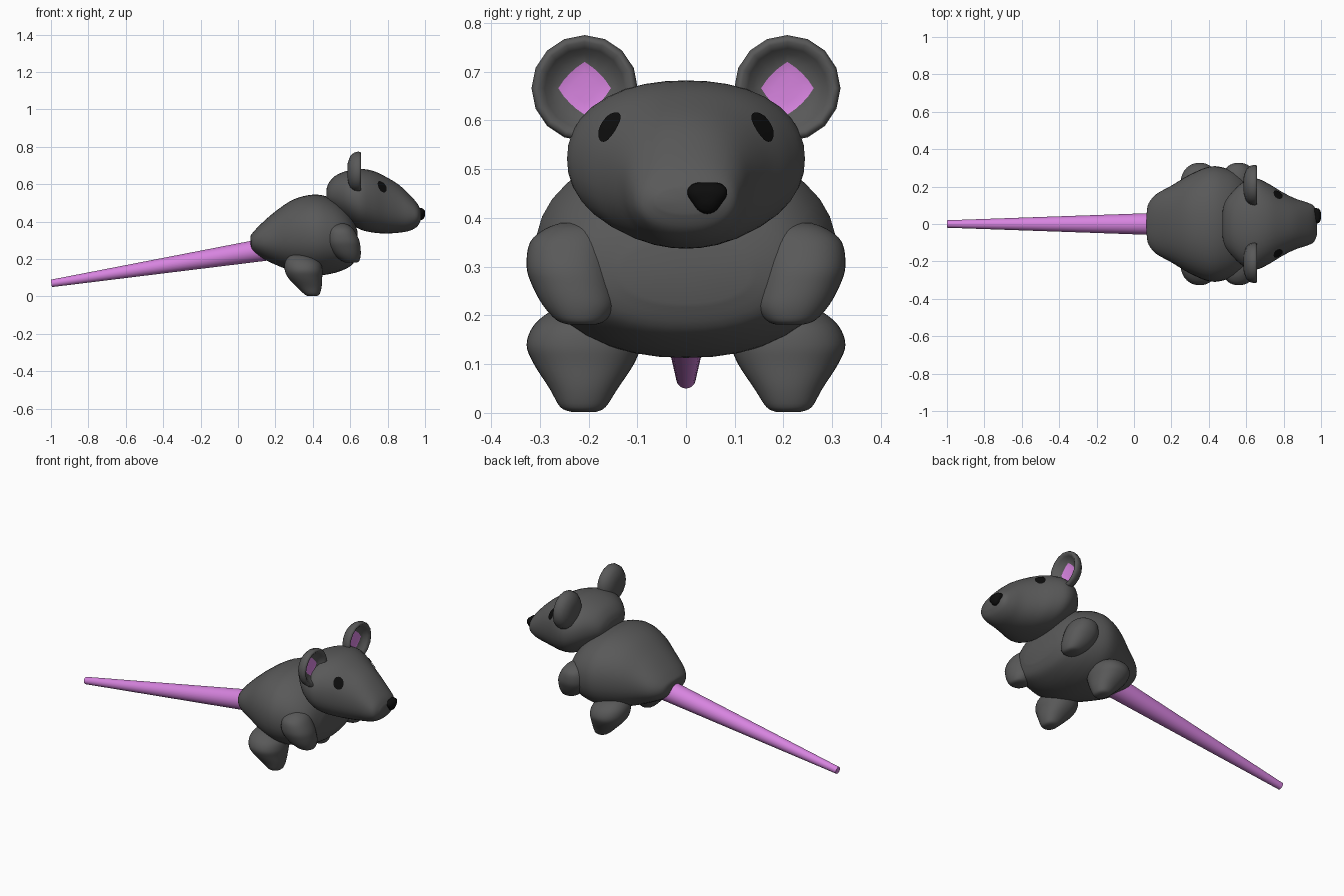
import bpy, bmesh, math
from mathutils import Vector
from mathutils.bvhtree import BVHTree

if "Cube" in bpy.data.objects:
    bpy.data.objects.remove(bpy.data.objects["Cube"])


def material(name, rgb):
    m = bpy.data.materials.new(name)
    m.diffuse_color = (*rgb, 1)
    m.use_nodes = True
    m.node_tree.nodes["Principled BSDF"].inputs["Base Color"].default_value = m.diffuse_color
    return m


GREY = material("grey_fur", (0.1, 0.1, 0.1))
PINK = material("pink_skin", (0.68, 0.23, 0.74))
BLACK = material("black", (0.004, 0.004, 0.004))


def make(name, bm, mats, recalc=True):
    if recalc:
        bmesh.ops.recalc_face_normals(bm, faces=bm.faces)
    for f in bm.faces:
        f.smooth = True
    me = bpy.data.meshes.new(name)
    bm.to_mesh(me)
    bm.free()
    for m in mats:
        me.materials.append(m)
    ob = bpy.data.objects.new(name, me)
    bpy.context.collection.objects.link(ob)
    return ob


def skin(rings, close_start=True):
    """Bridge rings of points; close the ends with fans."""
    bm = bmesh.new()
    vs = [[bm.verts.new(p) for p in r] for r in rings]
    n = len(vs[0])
    for a, b in zip(vs, vs[1:]):
        for i in range(n):
            j = (i + 1) % n
            bm.faces.new((a[i], a[j], b[j], b[i]))
    for r in ([vs[0]] if close_start else []) + [vs[-1]]:
        c = bm.verts.new(sum((v.co for v in r), Vector()) / n)
        for i in range(n):
            bm.faces.new((r[i], r[(i + 1) % n], c))
    return bm


def spline(rows, steps):
    """Catmull-Rom interpolation through the section rows."""
    rows = [Vector(r) for r in rows]
    out = []
    for i in range(len(rows) - 1):
        p0, p1, p2 = rows[max(i - 1, 0)], rows[i], rows[i + 1]
        p3 = rows[min(i + 2, len(rows) - 1)]
        for k in range(steps):
            t = k / steps
            out.append(0.5 * (2 * p1 + (p2 - p0) * t
                              + (2 * p0 - 5 * p1 + 4 * p2 - p3) * t * t
                              + (3 * p1 - p0 - 3 * p2 + p3) * t ** 3))
    return out + [rows[-1]]


def loft(name, rows, mat, axis='X', side=1, power=2.2, tri=0.0, steps=4, seg=36):
    """Rows: station, low a, high a, low y, high y (a is z along X, x along Z)."""
    rings = []
    for t, a0, a1, b0, b1 in spline(rows, steps):
        ring = []
        for i in range(seg):
            th = 2 * math.pi * i / seg
            c, s = math.cos(th), math.sin(th)
            k = 1 + tri * math.sin(3 * th)
            k /= (abs(c) ** power + abs(s) ** power) ** (1 / power)
            a = (a0 + a1) / 2 + (a1 - a0) / 2 * s * k
            b = side * ((b0 + b1) / 2 + (b1 - b0) / 2 * c * k)
            ring.append(Vector((t, b, a) if axis == 'X' else (a, b, t)))
        rings.append(ring)
    return make(name, skin(rings), [mat])


def symmetric(rows):
    return [(x, lo, hi, -w, w) for x, lo, hi, w in rows]


# Body and head
loft("body", symmetric([
    (0.068, 0.27, 0.325, 0.06), (0.078, 0.245, 0.34, 0.11),
    (0.12, 0.21, 0.385, 0.16), (0.2, 0.17, 0.455, 0.205),
    (0.3, 0.133, 0.52, 0.265), (0.41, 0.113, 0.545, 0.308),
    (0.5, 0.122, 0.525, 0.295), (0.57, 0.145, 0.48, 0.262),
    (0.615, 0.175, 0.42, 0.215), (0.638, 0.225, 0.35, 0.13)]), GREY)

head = loft("head", symmetric([
    (0.472, 0.52, 0.57, 0.06), (0.485, 0.485, 0.607, 0.115),
    (0.52, 0.452, 0.645, 0.165), (0.58, 0.405, 0.671, 0.222),
    (0.65, 0.36, 0.682, 0.244), (0.72, 0.342, 0.672, 0.215),
    (0.79, 0.337, 0.64, 0.172), (0.86, 0.341, 0.597, 0.137),
    (0.92, 0.352, 0.542, 0.117), (0.96, 0.376, 0.495, 0.098),
    (0.978, 0.41, 0.46, 0.06)]), GREY)

# Nose, a rounded triangle set a little to one side
loft("nose", [(0.95, 0.413, 0.476, 0.005, 0.082), (0.983, 0.413, 0.476, 0.005, 0.082),
              (0.996, 0.425, 0.465, 0.018, 0.07), (1.0, 0.437, 0.455, 0.033, 0.055)],
     BLACK, power=2, tri=0.12)

# Tail, a straight cone
tip, root = Vector((-0.998, 0, 0.07)), Vector((0.14, 0, 0.25))
axis = (root - tip).normalized()
up = axis.cross(Vector((0, 1, 0)))
rings = []
for end, r in ((tip, 0.02), (root, 0.06)):
    rings.append([end + r * (math.cos(t) * Vector((0, 1, 0)) + math.sin(t) * up)
                  for t in (2 * math.pi * i / 32 for i in range(32))])
tail = make("tail", skin(rings), [PINK])
for f in tail.data.polygons:
    f.use_smooth = abs(f.normal.dot(axis)) < 0.7

FOOT = [(0.002, 0.375, 0.42, 0.185, 0.235), (0.012, 0.355, 0.436, 0.165, 0.258),
        (0.05, 0.315, 0.447, 0.14, 0.28), (0.1, 0.268, 0.45, 0.107, 0.312),
        (0.14, 0.25, 0.452, 0.093, 0.327), (0.18, 0.25, 0.44, 0.1, 0.312),
        (0.21, 0.268, 0.4, 0.125, 0.275), (0.224, 0.295, 0.35, 0.17, 0.235)]
ARM = [(0.181, 0.575, 0.635, 0.185, 0.24), (0.19, 0.555, 0.648, 0.165, 0.265),
       (0.22, 0.515, 0.656, 0.145, 0.293), (0.26, 0.485, 0.655, 0.145, 0.315),
       (0.3, 0.474, 0.648, 0.15, 0.327), (0.35, 0.48, 0.624, 0.155, 0.32),
       (0.378, 0.5, 0.598, 0.17, 0.288), (0.39, 0.53, 0.57, 0.2, 0.255)]
# Ear cross-section: x, radius, 1 where the ring turns diamond-shaped
EAR = [(0.585, 0.02, 0), (0.587, 0.05, 0), (0.6, 0.085, 0), (0.62, 0.103, 0),
       (0.645, 0.109, 0), (0.657, 0.104, 0), (0.658, 0.095, 0), (0.647, 0.082, 0),
       (0.632, 0.07, 0), (0.624, 0.054, 1), (0.622, 0.03, 1)]

hm = head.data
tree = BVHTree.FromPolygons([v.co.copy() for v in hm.vertices],
                            [tuple(p.vertices) for p in hm.polygons])

for side, label in ((1, "left"), (-1, "right")):
    loft(label + "_foot", FOOT, GREY, 'Z', side)
    loft(label + "_arm", ARM, GREY, 'Z', side)

    # Dished ear with a pink diamond in the hollow
    rings = []
    for x, r, diamond in EAR:
        ring = []
        for i in range(16):
            t = 2 * math.pi * i / 16
            c, s = math.cos(t), math.sin(t)
            k = r / (abs(c) ** 1.2 + abs(s) ** 1.2) ** (1 / 1.2) if diamond else r
            ring.append(Vector((x, side * (0.208 + k * c), 0.666 + k * s)))
        rings.append(ring)
    ear = make(label + "_ear", skin(rings), [GREY, PINK])
    for f in ear.data.polygons:
        off = math.hypot(abs(f.center.y) - 0.208, f.center.z - 0.666)
        if f.normal.x > 0 and f.center.x < 0.6245 and off < 0.054:
            f.material_index = 1

    # Eye, a thin patch following the head
    c, n, _, _ = tree.find_nearest(Vector((0.77, side * 0.157, 0.587)))
    u = Vector((0, 0, 1)).cross(n).normalized()
    v = n.cross(u)
    rings = []
    for k in (1, 0.75, 0.5, 0.25):
        ring = []
        for i in range(24):
            t = 2 * math.pi * i / 24
            p, pn, _, _ = tree.find_nearest(
                c + k * (0.028 * math.cos(t) * u + 0.035 * math.sin(t) * v))
            ring.append(p + pn * 0.004)
        rings.append(ring)
    make(label + "_eye", skin(rings, close_start=False), [BLACK], recalc=False)
